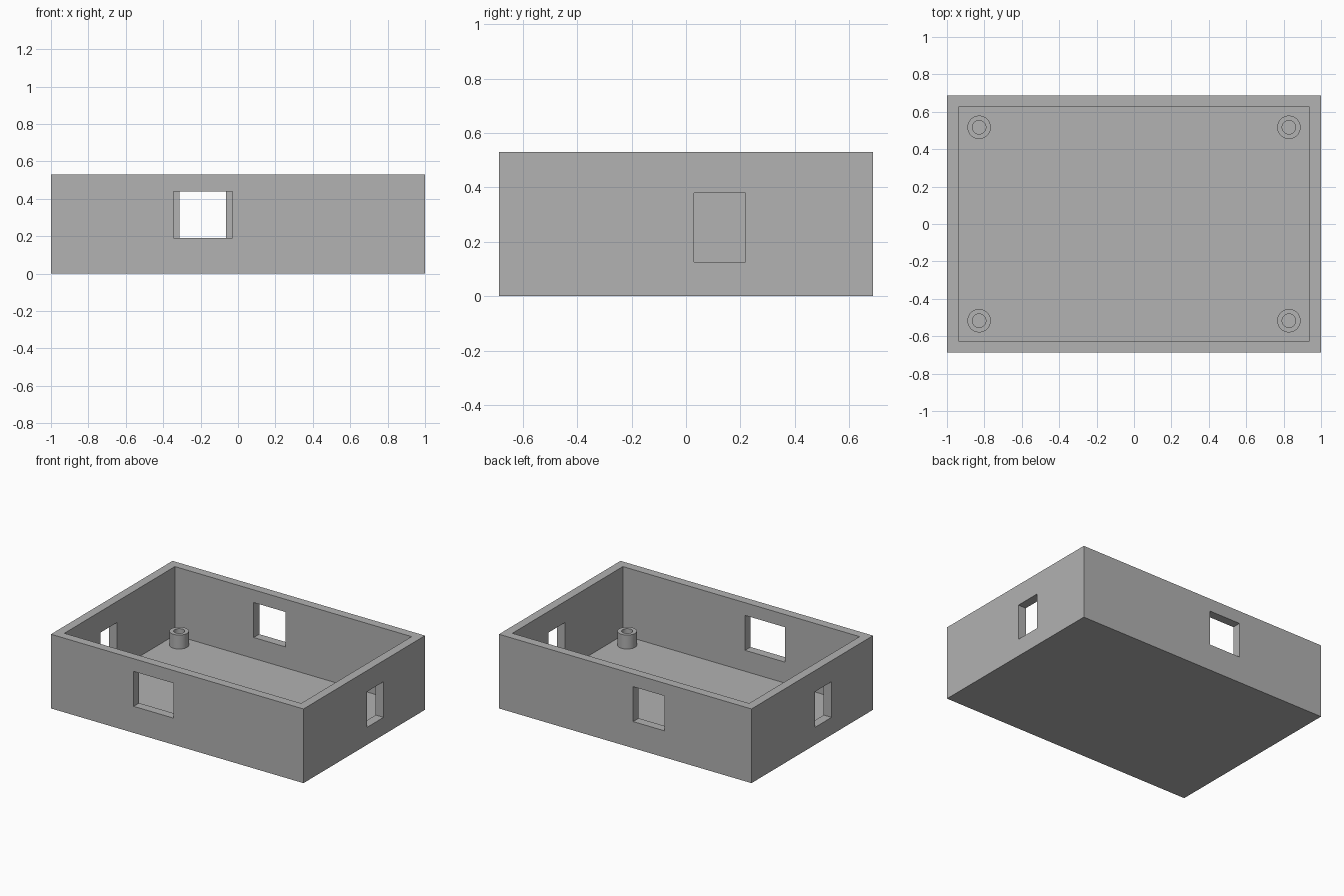
import bpy, bmesh, math
from mathutils import Matrix, Vector

cube = bpy.data.objects.get("Cube")
if cube:
    bpy.data.objects.remove(cube, do_unlink=True)

HALF_X, HALF_Y, HEIGHT = 1.0, 0.6875, 0.531
WALL, FLOOR = 0.0625, 0.04
POST_X, POST_Y, POST_TOP = 0.828, 0.517, 0.14
POST_R, HOLE_R, SIDES = 0.0625, 0.036, 48

grey = bpy.data.materials.new("plain grey")
grey.use_nodes = True
colour = (0.445, 0.445, 0.445, 1)
grey.diffuse_color = colour
grey.node_tree.nodes["Principled BSDF"].inputs["Base Color"].default_value = colour


def add_object(name, bm):
    bmesh.ops.recalc_face_normals(bm, faces=bm.faces)
    mesh = bpy.data.meshes.new(name)
    bm.to_mesh(mesh)
    bm.free()
    mesh.materials.append(grey)
    obj = bpy.data.objects.new(name, mesh)
    bpy.context.collection.objects.link(obj)
    return obj


def box(name, low, high):
    low, high = Vector(low), Vector(high)
    bm = bmesh.new()
    matrix = Matrix.Translation((low + high) / 2) @ Matrix.Diagonal((high - low).to_4d())
    bmesh.ops.create_cube(bm, size=1, matrix=matrix)
    return add_object(name, bm)


def cut(target, low, high):
    cutter = box("cutter", low, high)
    cutter.hide_render = True
    mod = target.modifiers.new("cut", 'BOOLEAN')
    mod.operation = 'DIFFERENCE'
    mod.solver = 'EXACT'
    mod.object = cutter
    bpy.context.view_layer.objects.active = target
    bpy.ops.object.modifier_apply(modifier=mod.name)
    bpy.data.objects.remove(cutter, do_unlink=True)


# Open tray
tray = box("tray", (-HALF_X, -HALF_Y, 0), (HALF_X, HALF_Y, HEIGHT))
in_x, in_y = HALF_X - WALL, HALF_Y - WALL
cut(tray, (-in_x, -in_y, FLOOR), (in_x, in_y, HEIGHT + 0.2))

# Front and back openings
e = 0.03
cut(tray, (-0.345, -HALF_Y - e, 0.19), (-0.03, -in_y + e, 0.44))
cut(tray, (-0.313, in_y - e, 0.19), (-0.063, HALF_Y + e, 0.44))

# Side openings, staggered about the centre
cut(tray, (in_x - e, 0.03, 0.125), (HALF_X + e, 0.218, 0.38))
cut(tray, (-HALF_X - e, -0.218, 0.125), (-in_x + e, -0.03, 0.38))


# Hollow screw posts, one in each corner
def screw_post(name, x, y):
    profile = [(POST_R, FLOOR), (POST_R, POST_TOP), (HOLE_R, POST_TOP), (HOLE_R, FLOOR)]
    bm = bmesh.new()
    verts = [bm.verts.new((r, 0, z)) for r, z in profile]
    edges = [bm.edges.new(pair) for pair in zip(verts, verts[1:] + verts[:1])]
    bmesh.ops.spin(bm, geom=verts + edges, axis=(0, 0, 1), cent=(0, 0, 0),
                   angle=math.tau, steps=SIDES)
    bmesh.ops.remove_doubles(bm, verts=bm.verts, dist=0.0001)
    post = add_object(name, bm)
    post.location = (x, y, 0)
    bpy.ops.object.select_all(action='DESELECT')
    post.select_set(True)
    bpy.context.view_layer.objects.active = post
    bpy.ops.object.shade_smooth_by_angle(angle=math.radians(30))


for end, sy in (("front", -1), ("back", 1)):
    for side, sx in (("left", 1), ("right", -1)):
        screw_post(f"{end}_{side}_post", sx * POST_X, sy * POST_Y)
